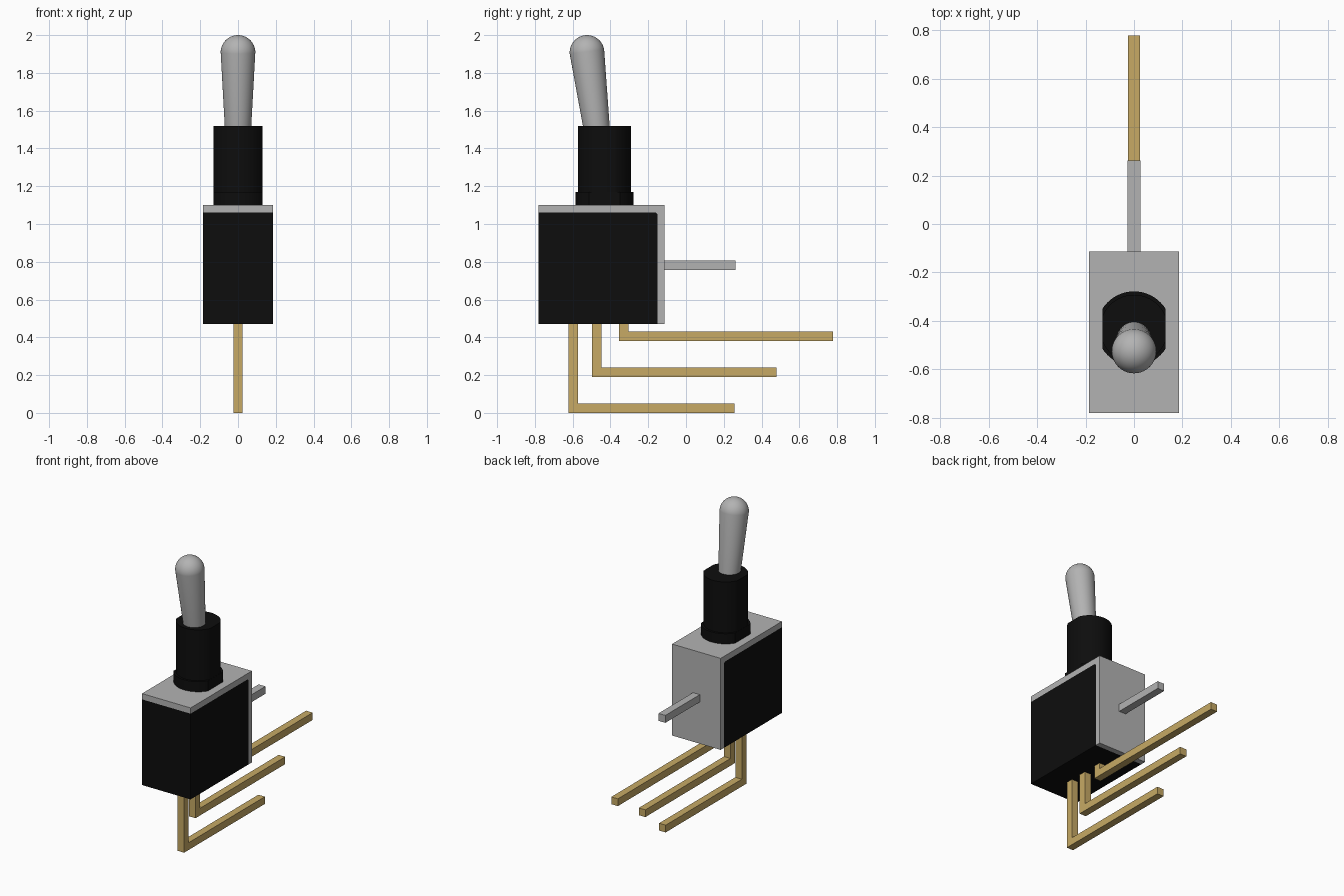
import bpy, bmesh, math
from mathutils import Vector, Matrix

if "Cube" in bpy.data.objects:
    bpy.data.objects.remove(bpy.data.objects["Cube"], do_unlink=True)


def material(name, rgb, metallic=0.0):
    m = bpy.data.materials.new(name)
    m.use_nodes = True
    m.diffuse_color = (*rgb, 1)
    m.node_tree.nodes["Principled BSDF"].inputs["Base Color"].default_value = (*rgb, 1)
    return m


BLACK = material("black plastic", (0.004, 0.004, 0.004))
STEEL = material("grey steel", (0.45, 0.45, 0.45))
GOLD = material("gold contact", (0.57, 0.40, 0.13))


def finish(name, bm, mat, smooth=False):
    bmesh.ops.recalc_face_normals(bm, faces=bm.faces)
    mesh = bpy.data.meshes.new(name)
    bm.to_mesh(mesh)
    bm.free()
    mesh.materials.append(mat)
    obj = bpy.data.objects.new(name, mesh)
    bpy.context.collection.objects.link(obj)
    if smooth:
        bpy.ops.object.select_all(action='DESELECT')
        obj.select_set(True)
        bpy.context.view_layer.objects.active = obj
        bpy.ops.object.shade_smooth_by_angle(angle=math.radians(35))
    return obj


def prism(bm, points, offset):
    """Extrude a closed outline by an offset vector."""
    face = bm.faces.new([bm.verts.new(p) for p in points])
    ext = bmesh.ops.extrude_face_region(bm, geom=[face])
    # the starting face stays as the closing cap
    bmesh.ops.translate(bm, vec=offset,
                        verts=[v for v in ext["geom"] if isinstance(v, bmesh.types.BMVert)])


def side_profile(name, yz, half_width, mat):
    """Part with a side outline (y, z), extruded across x."""
    bm = bmesh.new()
    prism(bm, [(-half_width, y, z) for y, z in yz], Vector((2 * half_width, 0, 0)))
    return finish(name, bm, mat)


# Housing and the bent bracket wrapped over its top and back
FRONT, BACK, BASE, TOP = -0.78, -0.113, 0.47, 1.10
INNER_Y, INNER_Z, CUT = -0.15, 1.06, 0.01
side_profile("housing", [(FRONT, BASE), (INNER_Y, BASE), (INNER_Y, INNER_Z - CUT),
                         (INNER_Y - CUT, INNER_Z), (FRONT, INNER_Z)], 0.185, BLACK)
side_profile("bracket", [(FRONT, INNER_Z), (INNER_Y - CUT, INNER_Z), (INNER_Y, INNER_Z - CUT),
                         (INNER_Y, BASE), (BACK, BASE), (BACK, TOP), (FRONT, TOP)],
             0.185, STEEL)

# Straight mounting pin on the back of the bracket
side_profile("mounting_pin", [(BACK, 0.757), (0.262, 0.757), (0.262, 0.808), (BACK, 0.808)],
             0.026, STEEL)

# Right-angle contact pins: front edge y, bottom z, end y
W = 0.05
for name, y, z, end in (("front_contact", -0.622, 0.0, 0.257),
                        ("middle_contact", -0.498, 0.19, 0.478),
                        ("rear_contact", -0.355, 0.38, 0.777)):
    side_profile(name, [(y, z), (end, z), (end, z + W), (y + W, z + W),
                        (y + W, BASE), (y, BASE)], 0.025, GOLD)


# Round bushing and collar with flats on both sides
def flatted_cylinder(name, radius, flat, z0, z1, cy=-0.432):
    half = math.acos(flat / radius)
    n = 20
    pts = []
    for start in (half, math.pi + half):
        for i in range(n + 1):
            a = start + (math.pi - 2 * half) * i / n
            pts.append((radius * math.cos(a), cy + radius * math.sin(a), z0))
    bm = bmesh.new()
    prism(bm, pts, Vector((0, 0, z1 - z0)))
    return finish(name, bm, BLACK, smooth=True)


flatted_cylinder("bushing_collar", 0.154, 0.13, TOP, 1.17)
flatted_cylinder("bushing", 0.140, 0.129, TOP, 1.52)

# Tilted toggle lever: tapered shaft with a ball tip, lathed around its axis
tip = Vector((0, -0.524, 1.908))
foot = Vector((0, -0.467, 1.46))
length = (tip - foot).length
R = 0.092
profile = [(0, 0), (0.067, 0)]
for i in range(13):
    a = math.radians(3 + 87 * i / 12)
    profile.append((R * math.cos(a) if i < 12 else 0, length + R * math.sin(a)))
bm = bmesh.new()
verts = [bm.verts.new((r, 0, z)) for r, z in profile]
edges = [bm.edges.new(p) for p in zip(verts, verts[1:])]
bmesh.ops.spin(bm, geom=verts + edges, cent=(0, 0, 0), axis=(0, 0, 1),
               angle=math.tau, steps=40, use_duplicate=False)
bmesh.ops.remove_doubles(bm, verts=bm.verts, dist=0.0005)
tilt = Vector((0, 0, 1)).rotation_difference(tip - foot).to_matrix().to_4x4()
bm.transform(Matrix.Translation(foot) @ tilt)
finish("toggle_lever", bm, STEEL, smooth=True)
